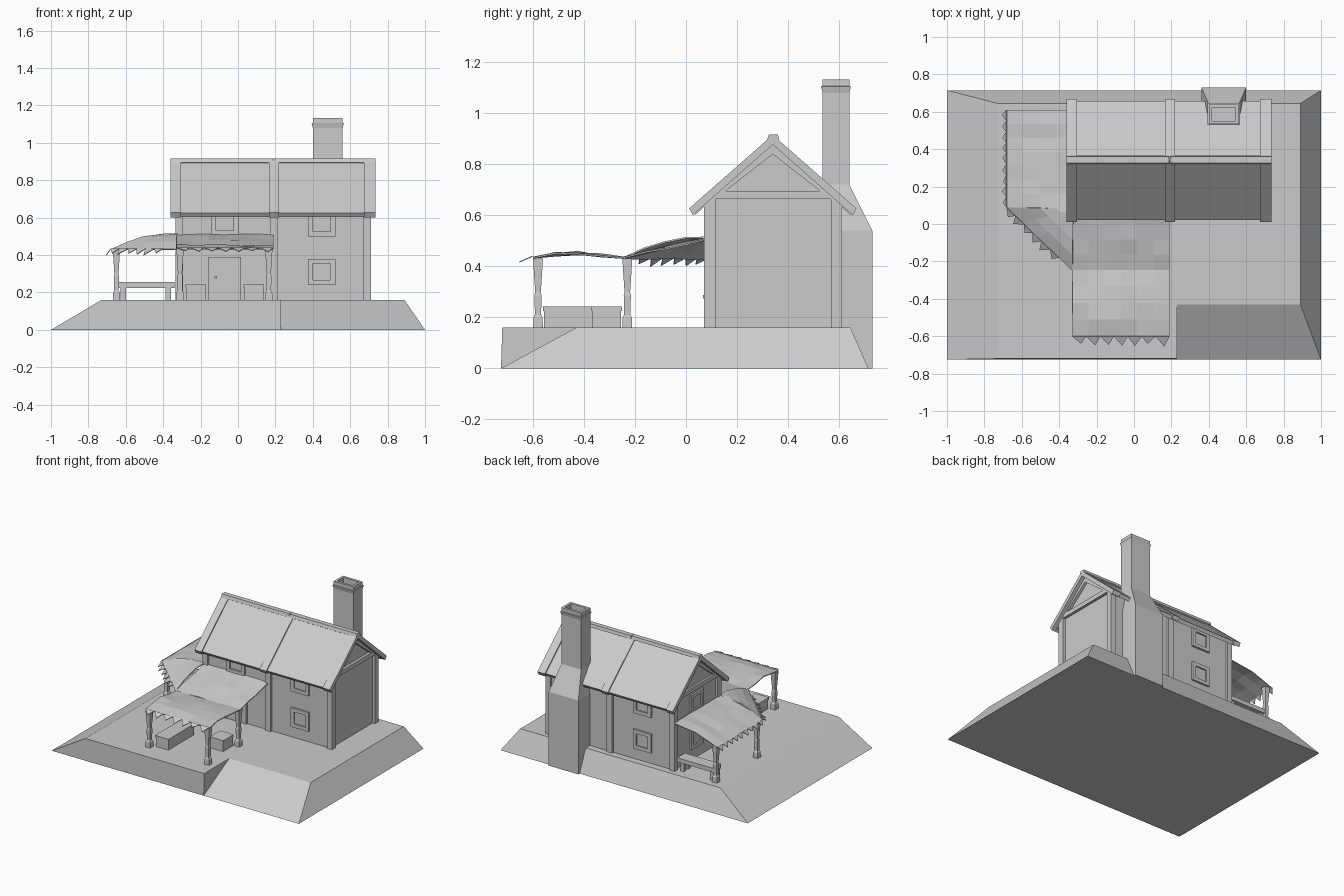
import bpy, math, random
from mathutils import Vector

if "Cube" in bpy.data.objects:
    bpy.data.objects.remove(bpy.data.objects["Cube"])

random.seed(4)


def mesh(name, verts, faces):
    me = bpy.data.meshes.new(name)
    me.from_pydata([tuple(v) for v in verts], [], faces)
    me.update()
    ob = bpy.data.objects.new(name, me)
    bpy.context.collection.objects.link(ob)
    return ob


def loft(name, rects):
    """Stack of rectangles (x0, x1, y0, y1, z) joined bottom to top."""
    v, f = [], [(3, 2, 1, 0)]
    for x0, x1, y0, y1, z in rects:
        v += [(x0, y0, z), (x1, y0, z), (x1, y1, z), (x0, y1, z)]
    for k in range(len(rects) - 1):
        for i in range(4):
            j = (i + 1) % 4
            f.append((4*k + i, 4*k + j, 4*k + 4 + j, 4*k + 4 + i))
    n = len(v)
    f.append((n - 4, n - 3, n - 2, n - 1))
    return mesh(name, v, f)


def box(name, x0, x1, y0, y1, z0, z1):
    return loft(name, [(x0, x1, y0, y1, z0), (x0, x1, y0, y1, z1)])


def prism(name, pts, x0, x1):
    """Profile in (y, z) extruded along x."""
    n = len(pts)
    v = [(x, y, z) for x in (x0, x1) for y, z in pts]
    f = [tuple(range(n))[::-1], tuple(range(n, 2*n))]
    f += [(i, (i + 1) % n, n + (i + 1) % n, n + i) for i in range(n)]
    return mesh(name, v, f)


# Ground mound with sloping banks and a ramp cut at the front right
ZG = 0.16
bottom = [(-1, -.725), (.23, -.725), (1, -.725), (1, .715), (-1, .715)]
top = [(-.73, -.72), (.23, -.72), (.23, -.43), (.89, -.43), (.89, .645), (-.73, .645)]
mesh("ground", [(x, y, 0) for x, y in bottom] + [(x, y, ZG) for x, y in top],
     [(4, 3, 2, 1, 0), (5, 6, 7, 8, 9, 10), (0, 1, 6, 5), (1, 7, 6),
      (1, 2, 8, 7), (2, 3, 9, 8), (3, 4, 10, 9), (4, 0, 5, 10)])

# House walls
prism("house_walls", [(.085, ZG), (.595, ZG), (.595, .65), (.34, .875), (.085, .65)], -.32, .69)

# Timber posts, gable beams and rafters
for x0, x1 in ((-.335, -.295), (.17, .215), (.67, .71)):
    for y0, y1 in ((.07, .115), (.57, .61)):
        box("timber_post", x0, x1, y0, y1, ZG, .665)
for x0, x1 in ((-.335, -.30), (.67, .71)):
    box("gable_beam", x0, x1, .115, .57, .663, .695)
    prism("gable_rafter", [(.07, .635), (.34, .875), (.61, .635), (.57, .66), (.34, .84), (.11, .66)], x0, x1)


# Roof: two panels, raised bands and ridge caps
def chevron(y_eave, z_eave, z_ridge, t=.022):
    w = .34 - y_eave
    return [(y_eave + .015, z_eave - t), (y_eave, z_eave), (.34, z_ridge),
            (.34 + w, z_eave), (.34 + w - .015, z_eave - t), (.34, z_ridge - t - .012)]


prism("roof", chevron(.022, .625, .905), -.33, .705)
for x0, x1 in ((-.36, -.305), (.165, .22), (.675, .735)):
    prism("roof_band", chevron(.012, .627, .915, .026), x0, x1)
for x0, x1 in ((-.36, .188), (.192, .735)):
    prism("ridge_cap", [(.318, .895), (.325, .917), (.36, .917), (.366, .895), (.34, .88)], x0, x1)

# Chimney with shoulder, collar and open flue
C = (.40, .56, .535, .64)


def grow(d, z):
    return (C[0] - d, C[1] + d, C[2] - d, C[3] + d, z)


loft("chimney", [(.36, .60, .54, .73, 0), (.36, .60, .54, .73, .54), grow(0, .72), grow(0, 1.08),
                 grow(.006, 1.105), grow(0, 1.107), grow(0, 1.133), grow(-.017, 1.133), grow(-.017, 1.07)])


# Windows: pane, four frame bars, placed on a wall facing front, back or left
def window(cx, cy, cz, axis, out, w=.145, h=.14, b=.026):
    def slab(name, u0, u1, z0, z1, d):
        lo, hi = sorted((-.01 * out, d * out))
        if axis == 'y':
            box(name, cx + u0, cx + u1, cy + lo, cy + hi, cz + z0, cz + z1)
        else:
            box(name, cx + lo, cx + hi, cy + u0, cy + u1, cz + z0, cz + z1)
    w, h = w / 2, h / 2
    slab("window_pane", -w + b, w - b, -h + b, h - b, .004)
    for s in (-1, 1):
        a, c = sorted((s * w, s * (w - b)))
        slab("window_side_frame", a, c, -h, h, .014)
        a, c = sorted((s * h, s * (h - b)))
        slab("window_cross_frame", -w + b, w - b, a, c, .014)


for z in (.31, .57):
    window(.448, .085, z, 'y', -1)
    window(-.07, .595, z, 'y', 1)
    window(-.32, .34, z, 'x', -1)
window(-.07, .085, .575, 'y', -1)

# Front door with frame and knob
box("door", -.145, .0, .077, .09, ZG, .375)
for x in (-.16, .0):
    box("door_jamb", x, x + .016, .07, .09, ZG, .39)
box("door_lintel", -.16, .016, .07, .09, .375, .39)
box("door_knob", -.125, -.113, .067, .08, .275, .287)


# Canopy posts with flared foot and head
def post(x, y, z1):
    def r(s, z):
        return (x - s, x + s, y - s, y + s, z)
    loft("canopy_post", [r(.019, ZG), r(.018, .20), r(.012, .21), r(.014, .285),
                         r(.011, .30), r(.017, z1 - .04), r(.019, z1)])


for x, y in ((-.31, -.58), (.165, -.58), (-.31, -.23), (.165, -.23), (-.65, .58), (-.65, .11)):
    post(x, y, .43)


# Cloth canopy: strips between an inner and an outer edge, with sagging middle
def strip(name, pairs, zs):
    v, n = [], len(zs)
    for a, b in pairs:
        for k, z in enumerate(zs):
            p = Vector(a).lerp(Vector(b), k / (n - 1))
            j = random.uniform(-.006, .006) if 0 < k < n - 1 else random.uniform(-.002, .002)
            v.append((p.x, p.y, z + j))
    f = [(i*n + k, i*n + k + 1, i*n + n + k + 1, i*n + n + k)
         for i in range(len(pairs) - 1) for k in range(n - 1)]
    ob = mesh(name, v, f)
    ob.modifiers.new("thickness", 'SOLIDIFY').thickness = .006


def line(a, b, n):
    return [tuple(Vector(a).lerp(Vector(b), i / n)) for i in range(n + 1)]


side_out = line((-.68, .61), (-.68, .09), 7)
corner_out = line((-.68, .09), (-.33, -.25), 4)
front_out = line((-.33, -.245), (.19, -.245), 6)
arch = [.515, .507, .493, .466, .43]
strip("side_canopy", list(zip(line((-.33, .61), (-.33, .08), 7), side_out)), arch)
strip("corner_canopy", [((-.325, .08), p) for p in corner_out], [.517, .512, .50, .472, .432])
strip("front_canopy", list(zip(line((-.33, .08), (.19, .08), 6), front_out)), [.512, .494, .475, .455, .437])
strip("porch_canopy", list(zip(front_out, line((-.33, -.60), (.19, -.60), 6))), [.437, .447, .455, .45, .438])


# Ragged triangular teeth along the free edges
def teeth(name, a, b, out, z, drop, n):
    v, f = [], []
    pts = line(a, b, n)
    for p, q in zip(pts, pts[1:]):
        k = random.uniform(.75, 1.1)
        m = Vector(p).lerp(Vector(q), random.uniform(.35, .65)) + Vector(out) * k
        f.append((len(v), len(v) + 1, len(v) + 2))
        v += [(*p, z), (*q, z), (m.x, m.y, z - drop * k)]
    mesh(name, v, f).modifiers.new("thickness", 'SOLIDIFY').thickness = .004


teeth("porch_teeth", (-.33, -.60), (.19, -.60), (0, -.05), .438, .022, 7)
teeth("side_teeth", (-.68, .61), (-.68, .09), (-.022, 0), .43, .03, 9)
teeth("corner_teeth", (-.68, .09), (-.40, -.18), (-.028, -.028), .432, .032, 6)

# Porch benches: box with a thin lid
for y0, x0, x1, y1 in ((-.56, -.28, -.17, -.255), (-.37, .03, .14, -.25)):
    box("bench_box", x0 + .004, x1 - .004, y0 + .004, y1 - .004, ZG, .226)
    box("bench_lid", x0, x1, y0, y1, .226, .242)

# Side bench with legs
box("side_bench_seat", -.635, -.34, .50, .59, .225, .256)
for x in (-.615, -.375):
    for y in (.515, .565):
        box("side_bench_leg", x - .012, x + .016, y - .012, y + .012, ZG, .225)
